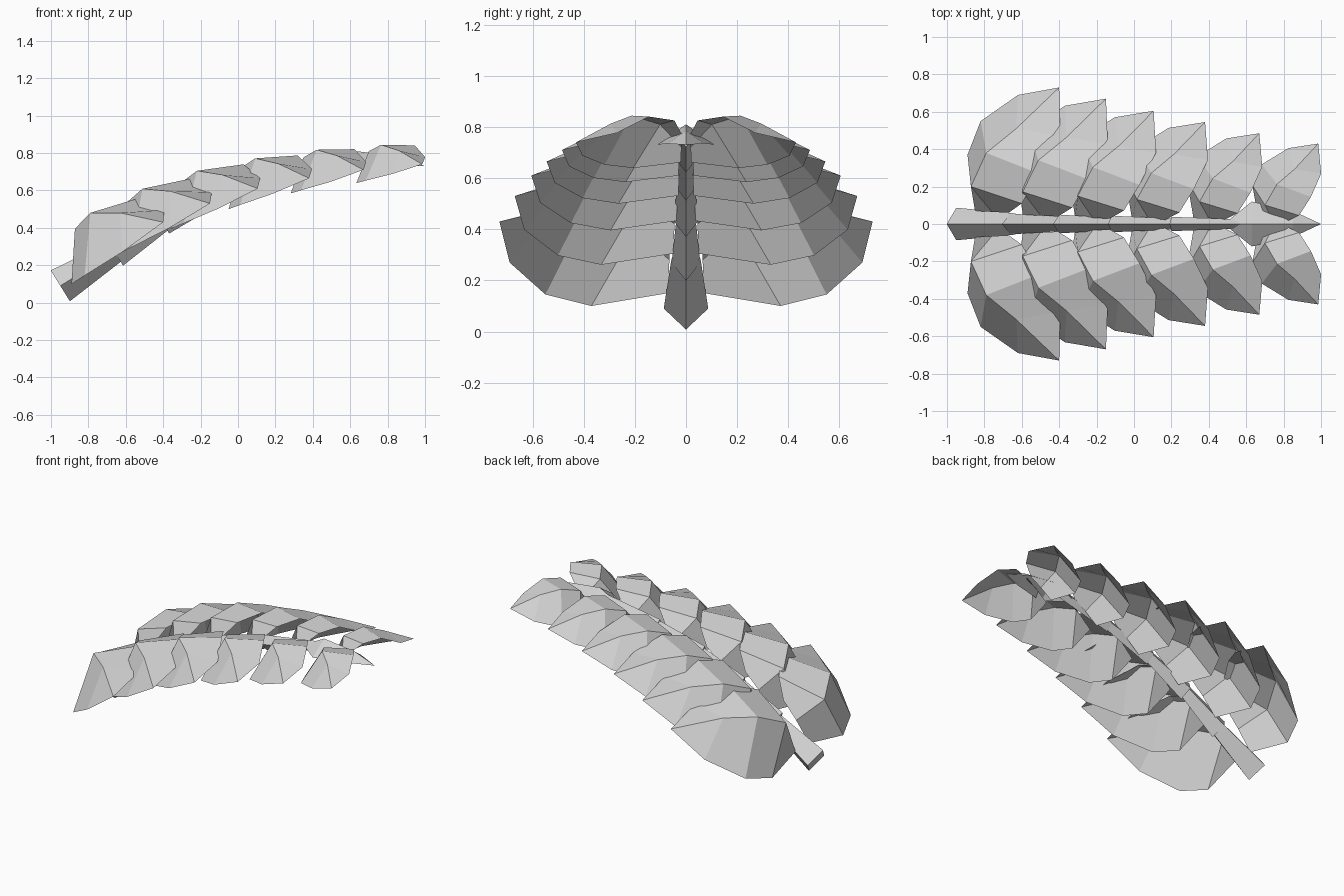
import bpy, bmesh
from math import radians
from mathutils import Vector, Matrix

if "Cube" in bpy.data.objects:
    bpy.data.objects.remove(bpy.data.objects["Cube"])

grey = bpy.data.materials.new("plain_grey")
grey.use_nodes = True
tone = (0.65, 0.65, 0.65, 1)
grey.diffuse_color = tone
grey.node_tree.nodes["Principled BSDF"].inputs["Base Color"].default_value = tone


def make(name, rows, closed=False):
    """Skin successive cross-sections; closed rows become capped tubes."""
    bm = bmesh.new()
    loops = [[bm.verts.new(p) for p in row] for row in rows]
    n = len(rows[0])
    for a, b in zip(loops, loops[1:]):
        for i in range(n if closed else n - 1):
            j = (i + 1) % n
            bm.faces.new((a[i], a[j], b[j], b[i]))
    if closed:
        bm.faces.new(loops[0])
        bm.faces.new(loops[-1])
    bmesh.ops.remove_doubles(bm, verts=bm.verts[:], dist=0.0005)
    bmesh.ops.recalc_face_normals(bm, faces=bm.faces[:])
    mesh = bpy.data.meshes.new(name)
    bm.to_mesh(mesh)
    bm.free()
    mesh.materials.append(grey)
    obj = bpy.data.objects.new(name, mesh)
    bpy.context.collection.objects.link(obj)
    return obj


# Arched leaflet: low outer edge, ridge, raised inner edge, from stem to tip
TIP = Vector((-0.40, 0.73, 0.43))
LEAF = [
    [(-0.85, 0.07, 0.15), (-0.76, 0.065, 0.28), (-0.67, 0.06, 0.39)],
    [(-0.89, 0.37, 0.10), (-0.872, 0.20, 0.395), (-0.60, 0.11, 0.51)],
    [(-0.82, 0.55, 0.145), (-0.79, 0.38, 0.48), (-0.51, 0.27, 0.565)],
    [(-0.62, 0.69, 0.27), (-0.63, 0.51, 0.48), (-0.395, 0.47, 0.495)],
    [TIP, TIP, TIP],
]

# Tip position, scale and downward pitch of each leaflet pair
PAIRS = [
    ((-0.40, 0.73, 0.43), 1.00, 0),
    ((-0.15, 0.67, 0.53), 0.94, 5),
    ((0.105, 0.605, 0.61), 0.86, 9),
    ((0.38, 0.545, 0.665), 0.78, 13),
    ((0.67, 0.485, 0.71), 0.69, 16),
    ((0.985, 0.43, 0.74), 0.62, 18),
]
for k, (tip, size, pitch) in enumerate(PAIRS, 1):
    place = (Matrix.Translation(tip) @ Matrix.Rotation(radians(pitch), 4, "Y")
             @ Matrix.Scale(size, 4) @ Matrix.Translation(-TIP))
    for side, sign in (("left", 1), ("right", -1)):
        rows = [[place @ Vector(p) for p in row] for row in LEAF]
        make(f"leaflet_{side}_{k}",
             [[(p.x, p.y * sign, p.z) for p in row] for row in rows])


# Stem: overlapping tapered segments with a diamond section
def diamond(c, d, half_w, half_h):
    up = Vector((-d.z, 0, d.x)) * half_h
    out = Vector((0, half_w, 0))
    return [c + up, c + out, c - up, c - out]


PATH = [Vector((x, 0, z)) for x, z in
        ((-0.95, 0.09), (-0.66, 0.27), (-0.40, 0.435),
         (-0.12, 0.57), (0.2, 0.67), (0.56, 0.745))]
for k, (a, b) in enumerate(zip(PATH, PATH[1:])):
    d = (b - a).normalized()
    w = 0.087 if k == 0 else 0.062 - 0.006 * k
    h = 0.097 - 0.012 * k
    make(f"stem_segment_{k + 1}",
         [diamond(a, d, w, h), diamond(b + d * 0.03, d, w * 0.65, h * 0.6)], True)

# Folded leaflet at the end of the stem
make("end_leaflet", [
    [(0.48, 0, 0.73)] * 3,
    [(0.63, -0.12, 0.73), (0.63, 0, 0.81), (0.63, 0.12, 0.73)],
    [(0.85, -0.07, 0.735), (0.85, 0, 0.785), (0.85, 0.07, 0.735)],
    [(1.0, 0, 0.73)] * 3,
])
